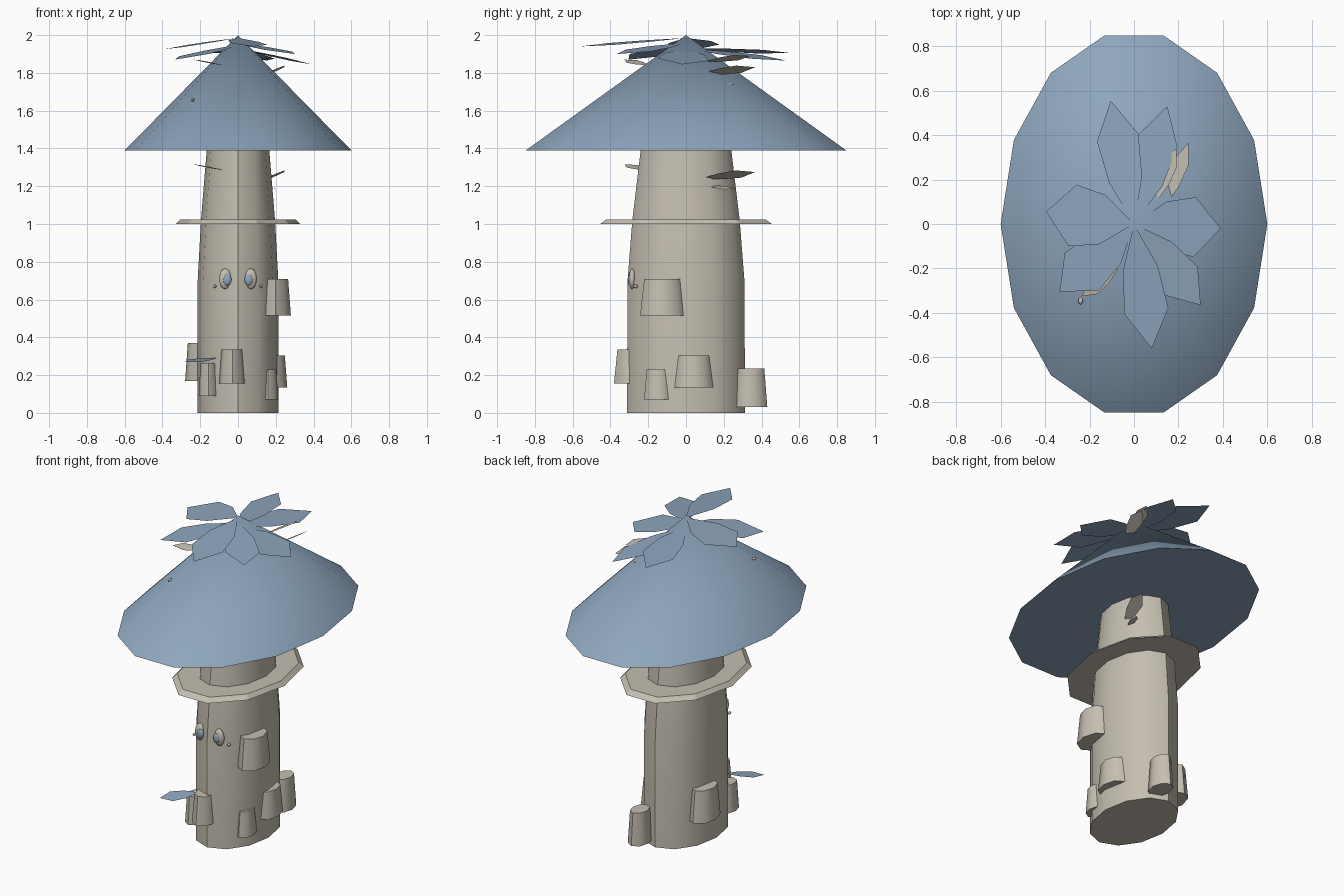
import bpy, bmesh, math
from mathutils import Vector

if "Cube" in bpy.data.objects:
    bpy.data.objects.remove(bpy.data.objects["Cube"])

STRETCH = 1.45  # every round part is longer in y than in x


def material(name, rgb):
    m = bpy.data.materials.new(name)
    m.diffuse_color = (*rgb, 1)
    m.use_nodes = True
    m.node_tree.nodes["Principled BSDF"].inputs["Base Color"].default_value = m.diffuse_color
    return m


BLUE = material("dusty_blue", (0.27, 0.38, 0.51))
CREAM = material("warm_cream", (0.56, 0.52, 0.44))


def finish(name, bm, mat, smooth=None):
    mesh = bpy.data.meshes.new(name)
    bm.to_mesh(mesh)
    bm.free()
    mesh.materials.append(mat)
    ob = bpy.data.objects.new(name, mesh)
    bpy.context.collection.objects.link(ob)
    if smooth:
        bpy.ops.object.select_all(action='DESELECT')
        bpy.context.view_layer.objects.active = ob
        ob.select_set(True)
        bpy.ops.object.shade_smooth_by_angle(angle=math.radians(smooth))
    return ob


def lathe(name, profile, sides, mat, x=0, y=0, smooth=40):
    """Stack of oval rings from (radius, height) pairs; radius 0 makes a point."""
    bm = bmesh.new()
    rings = []
    for r, z in profile:
        if r == 0:
            rings.append([bm.verts.new((x, y, z))])
            continue
        angles = [math.tau * i / sides for i in range(sides)]
        rings.append([bm.verts.new((x + r * math.cos(a), y + r * STRETCH * math.sin(a), z))
                      for a in angles])
    for low, high in zip(rings, rings[1:]):
        for i in range(sides):
            j = (i + 1) % sides
            if len(high) == 1:
                bm.faces.new((low[i], low[j], high[0]))
            else:
                bm.faces.new((low[i], low[j], high[j], high[i]))
    bm.faces.new(rings[0][::-1])
    if len(rings[-1]) > 1:
        bm.faces.new(rings[-1])
    return finish(name, bm, mat, smooth)


def leaf(name, base, tip, width, mat, roll=0):
    """Flat six-point leaf from base to tip, rolled about its length."""
    base, tip = Vector(base), Vector(tip)
    along = tip - base
    side = along.cross(Vector((0, 0, 1))).normalized()
    up = side.cross(along).normalized()
    side = side * math.cos(roll) + up * math.sin(roll)
    outline = [(0, 0), (0.36, 0.8), (0.7, 1), (1, 0), (0.7, -1), (0.36, -0.8)]
    bm = bmesh.new()
    bm.faces.new([bm.verts.new(base + along * t + side * (s * width / 2)) for t, s in outline])
    return finish(name, bm, mat)


def ellipsoid(name, centre, radii, mat, segments=10):
    bm = bmesh.new()
    bmesh.ops.create_uvsphere(bm, u_segments=segments, v_segments=6, radius=1)
    for v in bm.verts:
        v.co = Vector(c + r * p for c, r, p in zip(centre, radii, v.co))
    return finish(name, bm, mat, 60)


# Main body
lathe("stem", [(0.215, 0), (0.214, 0.69), (0.196, 1.02), (0.164, 1.41)], 12, CREAM)
lathe("cap", [(0.6, 1.39), (0, 2.0)], 14, BLUE)
lathe("ring", [(0.33, 1.0), (0.305, 1.025)], 10, CREAM, smooth=20)

# Tapered knobs around the stem: x, y, radius, bottom, top
knobs = [
    (0.198, -0.124, 0.082, 0.515, 0.71),
    (0.187, 0.037, 0.074, 0.135, 0.305),
    (0.085, 0.342, 0.061, 0.03, 0.235),
    (-0.200, 0.100, 0.080, 0.17, 0.37),
    (-0.030, -0.280, 0.070, 0.155, 0.335),
    (-0.155, -0.205, 0.053, 0.09, 0.265),
    (0.160, -0.145, 0.053, 0.07, 0.23),
]
for i, (x, y, r, z0, z1) in enumerate(knobs):
    lathe(f"knob_{i + 1}", [(r, z0), (r * 0.82, z1)], 8, CREAM, x, y, 50)

# Face
for side, s in (("left", -1), ("right", 1)):
    ellipsoid(f"eye_rim_{side}", (0.068 * s, -0.285, 0.71), (0.034, 0.018, 0.055), CREAM)
    ellipsoid(f"eye_{side}", (0.057 * s, -0.296, 0.705), (0.024, 0.012, 0.031), BLUE)
    ellipsoid(f"cheek_bead_{side}", (0.122 * s, -0.266, 0.67), (0.009, 0.012, 0.009), CREAM, 6)

# Crown of petals: base height, tip, width, roll
petals = [
    (1.93, (-0.105, 0.555, 1.905), 0.19, 0.1),
    (1.93, (0.15, 0.53, 1.865), 0.19, -0.1),
    (1.93, (0.39, -0.02, 1.845), 0.27, 0.05),
    (1.96, (0.30, -0.365, 1.90), 0.20, 0.05),
    (1.985, (0.08, -0.56, 1.94), 0.20, 0.05),
    (1.95, (-0.335, -0.305, 1.87), 0.23, -0.05),
    (1.985, (-0.395, 0.055, 1.925), 0.28, 0.05),
]
for i, (zb, tip, w, roll) in enumerate(petals):
    leaf(f"petal_{i + 1}", (0, 0, zb), tip, w, BLUE, roll)

# Low leaf on the stem
leaf("stem_leaf", (-0.11, -0.235, 0.292), (-0.28, -0.39, 0.27), 0.11, BLUE, 0.1)

# Small cream sprouts, repeated on the upper stem and near the cap tip
for part, dz in (("stem", 0), ("cap", 0.555)):
    leaf(f"{part}_sprout_front", (-0.07, -0.2, 1.285 + dz), (-0.235, -0.325, 1.315 + dz), 0.07, CREAM, 0.2)
    leaf(f"{part}_sprout_back", (0.14, 0.08, 1.24 + dz), (0.245, 0.365, 1.275 + dz), 0.08, CREAM, 0.5)
    leaf(f"{part}_sprout_low", (0.13, 0.1, 1.205 + dz), (0.2, 0.26, 1.185 + dz), 0.05, CREAM, -0.3)
leaf("cap_sprout_high", (0.1, 0.1, 1.86), (0.19, 0.34, 1.89), 0.07, CREAM, 0.4)

# Tiny bump on the cap
ellipsoid("cap_bump", (-0.24, -0.345, 1.657), (0.011, 0.018, 0.008), CREAM, 6)
